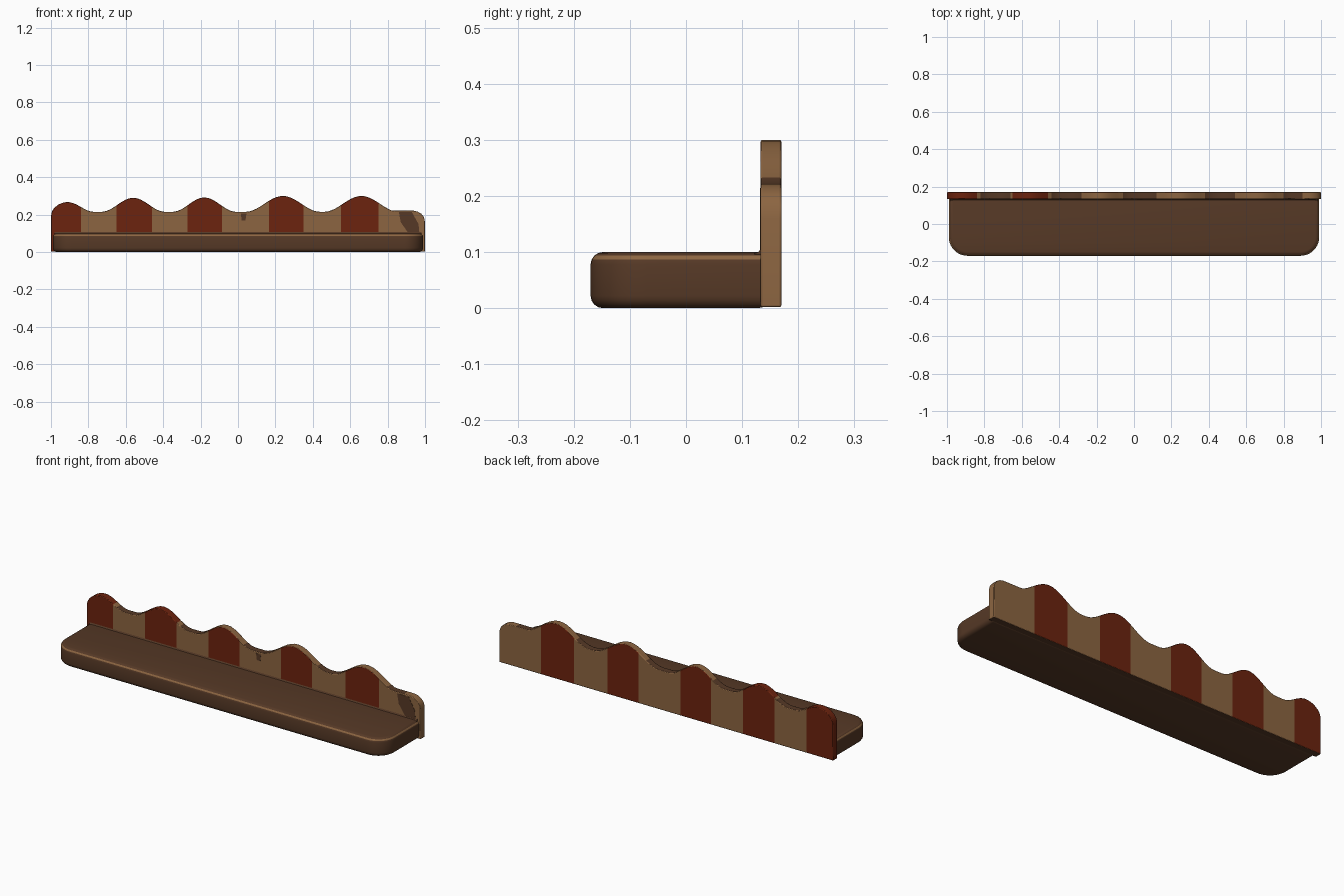
import bpy, bmesh, math

if "Cube" in bpy.data.objects:
    bpy.data.objects.remove(bpy.data.objects["Cube"])


def material(name, rgb):
    """Flat material from 0-255 display values."""
    lin = [((c / 255 + 0.055) / 1.055) ** 2.4 for c in rgb]
    m = bpy.data.materials.new(name)
    m.use_nodes = True
    m.diffuse_color = (*lin, 1)
    m.node_tree.nodes["Principled BSDF"].inputs["Base Color"].default_value = (*lin, 1)
    return m


DARK, TAN, RED = range(3)
MATS = [material("dark wood", (86, 57, 38)),
        material("tan wood", (140, 101, 65)),
        material("red paint", (108, 35, 14))]


def finish(bm, name):
    bmesh.ops.recalc_face_normals(bm, faces=bm.faces)
    mesh = bpy.data.meshes.new(name)
    bm.to_mesh(mesh)
    bm.free()
    for m in MATS:
        mesh.materials.append(m)
    obj = bpy.data.objects.new(name, mesh)
    bpy.context.collection.objects.link(obj)
    bpy.ops.object.select_all(action="DESELECT")
    obj.select_set(True)
    bpy.context.view_layer.objects.active = obj
    bpy.ops.object.shade_smooth_by_angle(angle=math.radians(35))
    return obj


def prism(bm, points, offset):
    """Solid from a flat outline pushed along an offset."""
    base = bm.faces.new([bm.verts.new(p) for p in points])
    out = bmesh.ops.extrude_face_region(bm, geom=[base], use_keep_orig=True)
    moved = [v for v in out["geom"] if isinstance(v, bmesh.types.BMVert)]
    bmesh.ops.translate(bm, verts=moved, vec=offset)


# Shelf: slab with round front corners and softened rims
HALF, FRONT, BACK, HEIGHT, CORNER = 0.99, -0.17, 0.15, 0.1, 0.1
arc = [math.pi / 2 * i / 10 for i in range(11)]
right = [(HALF - CORNER + CORNER * math.sin(a), FRONT + CORNER - CORNER * math.cos(a), 0)
         for a in arc] + [(HALF, BACK, 0)]
outline = right + [(-x, y, z) for x, y, z in reversed(right)]
bm = bmesh.new()
prism(bm, outline, (0, 0, HEIGHT))
rims = [e for e in bm.edges if abs(e.verts[0].co.z - e.verts[1].co.z) < 0.001]
bmesh.ops.bevel(bm, geom=rims, offset=0.022, segments=4, profile=0.5, affect="EDGES")
bmesh.ops.recalc_face_normals(bm, faces=bm.faces)
for f in bm.faces:
    worn = 0.3 < f.normal.z < 0.75 and f.normal.y < 0.3
    f.material_index = TAN if worn else DARK
finish(bm, "shelf")

# Backboard: crest centre, height, half width, painted stripe start and end
CRESTS = [(-0.91, 0.052, 0.14, -1.0, -0.84),
          (-0.56, 0.075, 0.17, -0.65, -0.46),
          (-0.18, 0.077, 0.17, -0.27, -0.085),
          (0.24, 0.085, 0.2, 0.165, 0.35),
          (0.66, 0.085, 0.2, 0.55, 0.75)]


def top_height(x):
    if x < -0.91:
        return 0.19 + 0.077 * math.sqrt(max(0, 1 - ((x + 0.91) / 0.09) ** 2))
    if x > 0.94:
        return 0.16 + 0.06 * math.sqrt(max(0, 1 - ((x - 0.94) / 0.06) ** 2))
    z = 0.215 + (0.006 if x > 0.8 else 0)
    for c, h, w, _, _ in CRESTS:
        if abs(x - c) < w:
            z = max(z, 0.215 + h * math.cos(math.pi * (x - c) / (2 * w)) ** 2)
    return z


Y0, Y1 = 0.133, 0.17
xs = {round(-1 + i / 50, 4) for i in range(101)}
xs |= {edge for crest in CRESTS for edge in crest[3:]}
xs |= {-0.995, -0.99, 0.99, 0.995}
xs = sorted(xs)

bm = bmesh.new()
rings = []
for x in xs:
    z = top_height(x)
    rings.append([bm.verts.new(p) for p in
                  ((x, Y0, 0.002), (x, Y0, z), (x, Y1, z), (x, Y1, 0.002))])
for a, b in zip(rings, rings[1:]):
    x = (a[0].co.x + b[0].co.x) / 2
    stripe = next((i for i, c in enumerate(CRESTS) if c[3] < x < c[4]), None)
    for k in range(4):
        n = (k + 1) % 4
        f = bm.faces.new((a[k], b[k], b[n], a[n]))
        f.material_index = TAN if stripe is None else RED
        if k == 1:  # rim: dark hollows, bare crests towards the left
            low = a[1].co.z < 0.24 and abs(x) < 0.9
            f.material_index = DARK if low else (RED if stripe in (0, 1) else TAN)
        if k == 3:
            f.material_index = DARK
for ring, colour in ((rings[0], RED), (rings[-1], TAN)):
    bm.faces.new(ring).material_index = colour
board = finish(bm, "wavy_backboard")
bevel = board.modifiers.new("soft edges", "BEVEL")
bevel.width, bevel.segments = 0.003, 2
bevel.limit_method, bevel.angle_limit = "ANGLE", math.radians(50)

# Small cove where the shelf meets the backboard
bm = bmesh.new()
cove = [(-HALF + 0.01, 0.134 - 0.012 * (1 - math.sin(a)), 0.098 + 0.014 * (1 - math.cos(a)))
        for a in arc]
prism(bm, cove + [(-HALF + 0.01, 0.14, 0.112), (-HALF + 0.01, 0.14, 0.09),
                  (-HALF + 0.01, 0.122, 0.09)], (2 * HALF - 0.02, 0, 0))
finish(bm, "joint_cove")

# Dark grain marks on the front of the backboard
for name, shape in (
        ("end_grain_mark", [(0.91, 0.102), (0.97, 0.102), (0.965, 0.15), (0.93, 0.213),
                            (0.86, 0.214), (0.87, 0.16)]),
        ("knot_mark", [(0.02, 0.17), (0.04, 0.17), (0.045, 0.205), (0.015, 0.205)])):
    bm = bmesh.new()
    prism(bm, [(x, Y0 - 0.001, z) for x, z in shape], (0, 0.003, 0))
    finish(bm, name)
